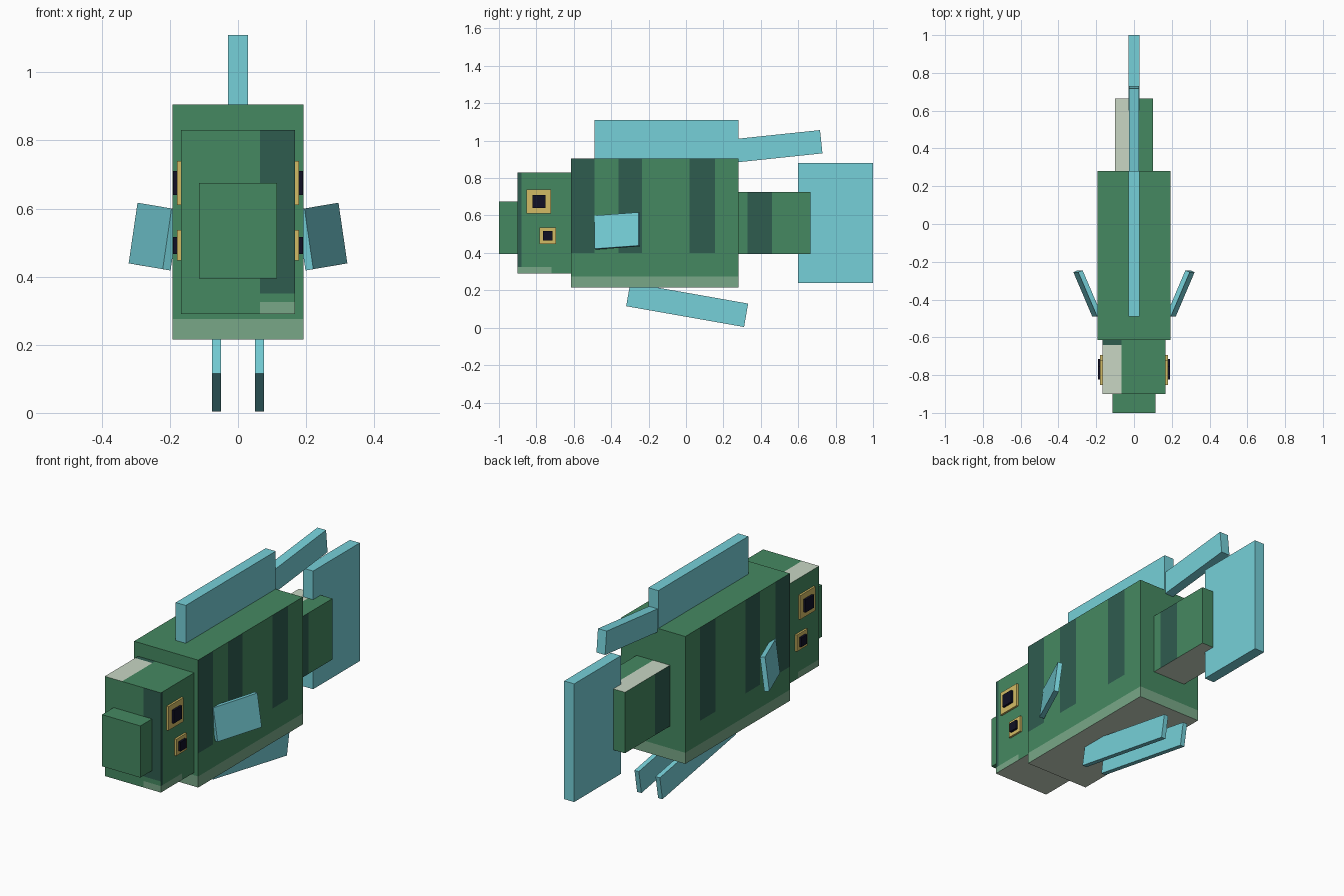
import bpy, bmesh
from math import radians, cos, sin
from mathutils import Vector

cube = bpy.data.objects.get("Cube")
if cube:
    bpy.data.objects.remove(cube, do_unlink=True)


def material(name, rgb):
    m = bpy.data.materials.new(name)
    m.use_nodes = True
    m.diffuse_color = (*rgb, 1)
    m.node_tree.nodes["Principled BSDF"].inputs["Base Color"].default_value = (*rgb, 1)
    return m


GREEN = material("body green", (.06, .25, .12))
DARK = material("dark stripe green", (.028, .107, .078))
LIGHT = material("light green", (.19, .39, .245))
PALE = material("pale belly", (.58, .67, .55))
AQUA = material("fin aqua", (.18, .63, .69))
GOLD = material("eye gold", (.65, .50, .13))
BLACK = material("pupil black", (.005, .005, .018))


def slab(name, mats, corner, a, b, c, cuts=(), rule=None):
    """Box from a corner and three edge vectors, with paint cuts and a face rule."""
    corner, a, b, c = map(Vector, (corner, a, b, c))
    bm = bmesh.new()
    bmesh.ops.create_cube(bm, size=1)
    for v in bm.verts:
        t = v.co + Vector((.5, .5, .5))
        v.co = corner + a * t.x + b * t.y + c * t.z
    bmesh.ops.recalc_face_normals(bm, faces=bm.faces)
    for axis, values in cuts:
        n = Vector([float(axis == k) for k in "xyz"])
        for value in values:
            bmesh.ops.bisect_plane(bm, geom=bm.verts[:] + bm.edges[:] + bm.faces[:],
                                   plane_co=n * value, plane_no=n)
    if rule:
        for f in bm.faces:
            f.material_index = mats.index(rule(f.calc_center_median(), f.normal))
    me = bpy.data.meshes.new(name)
    bm.to_mesh(me)
    bm.free()
    for m in mats:
        me.materials.append(m)
    ob = bpy.data.objects.new(name, me)
    bpy.context.collection.objects.link(ob)
    return ob


def box(name, mats, x, y, z, cuts=(), rule=None):
    return slab(name, mats, (x[0], y[0], z[0]), (x[1] - x[0], 0, 0),
                (0, y[1] - y[0], 0), (0, 0, z[1] - z[0]), cuts, rule)


def tilted(name, x, y, z, length, height, angle):
    """Fin plate pitched about the x axis from its lower front edge."""
    c, s = cos(radians(angle)), sin(radians(angle))
    return slab(name, [AQUA], (x[0], y, z), (x[1] - x[0], 0, 0),
                (0, length * c, length * s), (0, -height * s, height * c))


# Paint rules for the main blocks
STRIPES = ((-.615, -.49), (-.36, -.235), (.02, .155))


def body_paint(p, n):
    if n.z < -.5:
        return PALE
    if n.z > .5:
        return GREEN
    if p.z < .275:
        return LIGHT
    if abs(n.x) > .5 and p.z > .40 and any(a < p.y < b for a, b in STRIPES):
        return DARK
    return GREEN


def head_paint(p, n):
    if n.z < -.5:
        return PALE
    if n.z > .5:
        if p.x > -.065:
            return GREEN
        return PALE if p.y < -.64 else DARK
    if n.y < -.5 and p.x > .065:
        return LIGHT if p.z < .325 else DARK if p.z > .35 else GREEN
    if abs(n.x) > .5:
        if p.z < .325 and p.y < -.72:
            return LIGHT
        if n.x > 0 and p.y < -.88 and p.z > .325:
            return DARK
    return GREEN


def tail_paint(p, n):
    if n.z < -.5 or (n.z > .5 and p.x < 0):
        return PALE
    if (n.x > .5 and .33 < p.y < .46) or (n.x < -.5 and p.y < .41):
        return DARK
    return GREEN


# Body, head, snout and tail
box("body", [GREEN, DARK, LIGHT, PALE], (-.192, .192), (-.615, .28), (.215, .905),
    (("y", [v for s in STRIPES for v in s][1:]), ("z", (.275, .40))), body_paint)
box("head", [GREEN, DARK, LIGHT, PALE], (-.168, .168), (-.9, -.615), (.29, .83),
    (("x", (-.065, .065)), ("y", (-.88, -.72, -.64)), ("z", (.325, .35))), head_paint)
box("snout", [GREEN], (-.115, .115), (-1, -.9), (.395, .675))
box("tail", [GREEN, DARK, PALE], (-.1, .1), (.28, .665), (.395, .725),
    (("x", (0,)), ("y", (.33, .41, .46))), tail_paint)

# Centre fins
box("tail_fin", [AQUA], (-.03, .03), (.6, 1), (.24, .88))
box("dorsal_fin", [AQUA], (-.03, .03), (-.49, .28), (.9, 1.11))
tilted("rear_dorsal_fin", (-.026, .026), .28, .885, .452, .125, 6)

# Paired fins and eyes
for side, s in (("left", 1), ("right", -1)):
    tilted(side + "_belly_fin", (s * .05, s * .076), -.32, .115, .64, .127, -10)
    slab(side + "_side_fin", [AQUA], (s * .195, -.49, .60), (s * .1, .235, .017),
         (s * .026, 0, -.178), (s * -.023, .01, -.004))
    for level, y, z, size, pupil in (("upper", -.787, .675, .065, .035),
                                     ("lower", -.739, .492, .045, .025)):
        for part, mat, r, x in (("eye", GOLD, size, .179), ("pupil", BLACK, pupil, .191)):
            box(f"{side}_{level}_{part}", [mat], (s * .16, s * x),
                (y - r, y + r), (z - r, z + r))
